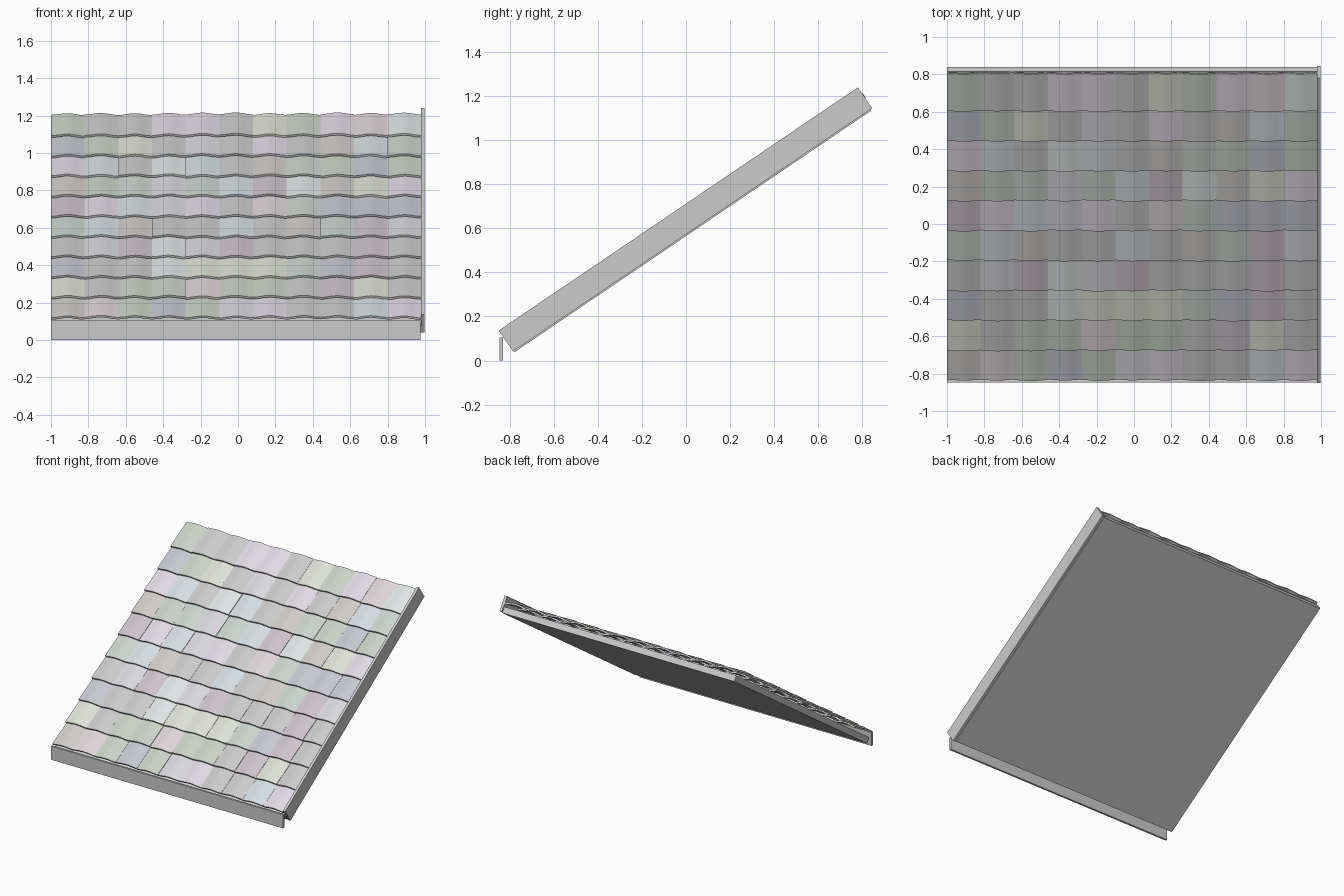
import bpy, bmesh, math, random, colorsys
from mathutils import Matrix, Vector

if "Cube" in bpy.data.objects:
    bpy.data.objects.remove(bpy.data.objects["Cube"])

random.seed(4)
PITCH = math.radians(34.1)
# roof frame: local x = across, y = up the slope, z = normal to the slope
ROOF = Matrix.Translation((0, -0.0025, 0.641)) @ Matrix.Rotation(PITCH, 4, 'X')


def finish(name, bm, matrix):
    bmesh.ops.recalc_face_normals(bm, faces=bm.faces[:])
    me = bpy.data.meshes.new(name)
    bm.to_mesh(me)
    bm.free()
    ob = bpy.data.objects.new(name, me)
    ob.matrix_world = matrix
    bpy.context.collection.objects.link(ob)
    return ob


def box(name, lo, hi, matrix=Matrix()):
    bm = bmesh.new()
    lo, hi = Vector(lo), Vector(hi)
    bmesh.ops.create_cube(bm, size=1, matrix=Matrix.Translation((lo + hi) / 2)
                          @ Matrix.Diagonal((*(hi - lo), 1)))
    return finish(name, bm, matrix)


# roof deck, verge board and eave fascia
box("roof_deck", (-1.0, -0.98, -0.064), (0.98, 0.975, -0.018), ROOF)
box("verge_board", (0.978, -0.985, -0.0575), (0.998, 0.985, 0.0575), ROOF)
box("eave_fascia", (-1.0, -0.847, 0.0), (0.977, -0.832, 0.105))

# palette of softly tinted greys
palette = []
for i in range(14):
    m = bpy.data.materials.new(f"tile_tint_{i}")
    rgb = colorsys.hsv_to_rgb(i / 14, random.uniform(0.02, 0.12), random.uniform(0.6, 0.8))
    m.diffuse_color = (*rgb, 1)
    m.use_nodes = True
    m.node_tree.nodes["Principled BSDF"].inputs["Base Color"].default_value = m.diffuse_color
    palette.append(m)

COLS, ROWS, W, L, STEP = 11, 10, 0.18, 0.23, 0.193
THICK, RISE, SEG = 0.012, 0.011, 8


def tile(name, matrix):
    # arched sheet, swept up the slope, with closed edges
    bm = bmesh.new()
    rings = []
    for y in (0, L):
        top = []
        for i in range(SEG + 1):
            t = i / SEG
            top.append(((t - 0.5) * W, RISE * (0.5 - 0.5 * math.cos(2 * math.pi * t))))
        outline = top + [(x, z - THICK) for x, z in reversed(top)]
        rings.append([bm.verts.new((x, y, z)) for x, z in outline])
    a, b = rings
    n = len(a)
    for i in range(n):
        j = (i + 1) % n
        bm.faces.new((a[i], a[j], b[j], b[i]))
    for r in rings:
        for i in range(SEG):
            bm.faces.new((r[i], r[i + 1], r[n - 2 - i], r[n - 1 - i]))
    ob = finish(name, bm, matrix)
    ob.data.materials.append(random.choice(palette))
    return ob


# courses of overlapping tiles, each slightly uneven
tiles = []
for r in range(ROWS):
    for c in range(COLS):
        pos = Vector((-1 + (c + 0.5) * W, -0.98 + r * STEP + random.uniform(-0.002, 0.002),
                      0.034 + random.uniform(-0.002, 0.002)))
        m = (ROOF @ Matrix.Translation(pos)
             @ Matrix.Rotation(math.radians(-5.2), 4, 'X')
             @ Matrix.Rotation(math.radians(random.uniform(-1, 1)), 4, 'Y'))
        tiles.append(tile(f"roof_tile_{r}_{c}", m))

# smooth the arches, keep the rims crisp
for ob in tiles:
    ob.select_set(True)
bpy.context.view_layer.objects.active = tiles[0]
bpy.ops.object.shade_smooth_by_angle(angle=math.radians(35))
bpy.ops.object.select_all(action='DESELECT')
